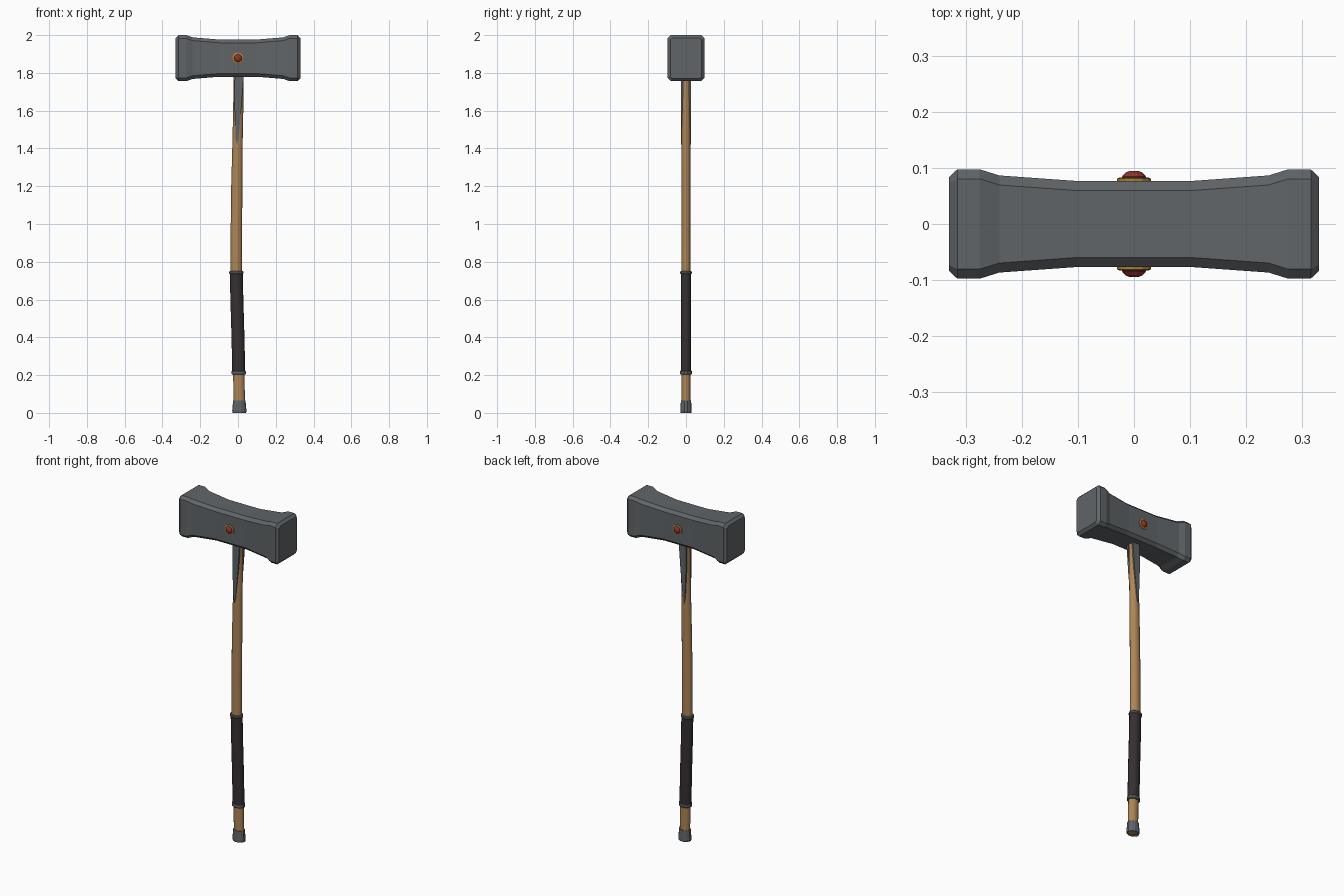
import bpy, bmesh, math
from mathutils import Vector

if "Cube" in bpy.data.objects:
    bpy.data.objects.remove(bpy.data.objects["Cube"])


def material(name, rgb):
    m = bpy.data.materials.new(name)
    m.diffuse_color = (*rgb, 1)
    m.use_nodes = True
    m.node_tree.nodes["Principled BSDF"].inputs["Base Color"].default_value = m.diffuse_color
    return m


STEEL = material("steel", (0.118, 0.130, 0.138))
WOOD = material("wood", (0.42, 0.235, 0.095))
LEATHER = material("dark leather", (0.036, 0.029, 0.030))
GOLD = material("gold", (0.42, 0.21, 0.04))
RED = material("red gem", (0.27, 0.035, 0.025))


def loft(name, rings, mat, smooth=False):
    """Skin a list of equal-length point rings and cap both ends."""
    bm = bmesh.new()
    loops = [[bm.verts.new(p) for p in r] for r in rings]
    n = len(loops[0])
    for a, b in zip(loops, loops[1:]):
        for i in range(n):
            j = (i + 1) % n
            bm.faces.new((a[i], a[j], b[j], b[i]))
    bm.faces.new(loops[0][::-1])
    bm.faces.new(loops[-1])
    bmesh.ops.recalc_face_normals(bm, faces=bm.faces)
    me = bpy.data.meshes.new(name)
    bm.to_mesh(me)
    bm.free()
    me.materials.append(mat)
    ob = bpy.data.objects.new(name, me)
    bpy.context.collection.objects.link(ob)
    if smooth:
        bpy.ops.object.select_all(action='DESELECT')
        ob.select_set(True)
        bpy.context.view_layer.objects.active = ob
        bpy.ops.object.shade_smooth_by_angle(angle=math.radians(40))
    return ob


# Gently bowed handle centre line: (z, x)
BOW = [(0, .007), (.07, .007), (.2, .004), (.4, 0), (.6, -.006), (.74, -.009),
       (1.0, -.0085), (1.2, -.006), (1.45, -.002), (1.65, .002), (1.85, .004)]


def bow(z):
    for (z0, x0), (z1, x1) in zip(BOW, BOW[1:]):
        if z <= z1:
            return x0 + (x1 - x0) * (z - z0) / (z1 - z0)
    return BOW[-1][1]


def oval(z, rx, ry, n=12):
    return [(bow(z) + rx * math.cos(2 * math.pi * (i + .5) / n),
             ry * math.sin(2 * math.pi * (i + .5) / n), z) for i in range(n)]


# Wooden handle
loft("handle", [oval(z, .031 if z < 1.3 else .028, .024) for z, _ in BOW], WOOD, True)

# Leather grip with a steel ring at each end
loft("grip", [oval(z, .0355, .0285) for z in (.21, .3, .4, .5, .6, .67, .742)], LEATHER, True)
for name, z0, z1 in (("lower_ring", .203, .224), ("upper_ring", .734, .75)):
    e = .004
    loft(name, [oval(z0, .036, .029), oval(z0 + e, .039, .032),
                oval(z1 - e, .039, .032), oval(z1, .036, .029)], STEEL)

# Flared steel butt cap
loft("butt_cap", [oval(0, .037, .030), oval(.012, .039, .031), oval(.066, .034, .028)], STEEL)


# Hammer head: chamfered rectangle sections along x
def section(x, hy, hz, c=.017, zc=1.878):
    q = [(hy, hz - c), (hy - c, hz), (c - hy, hz), (-hy, hz - c),
         (-hy, c - hz), (c - hy, -hz), (hy - c, -hz), (hy, c - hz)]
    return [(x, y, zc + z) for y, z in q]


half = [(.10, .0765, .0985), (.24, .0865, .110), (.275, .0975, .122),
        (.315, .0975, .122), (.33, .083, .107)]
full = [(-x, a, b) for x, a, b in half[::-1]] + half
loft("hammer_head", [section(x, a, b, .01 if abs(x) > .32 else .017) for x, a, b in full], STEEL)

# Details on both broad sides: tapered straps, gold settings, domed gems
for side, s in (("front", -1), ("back", 1)):
    outline = [(-.017, 1.80), (-.018, 1.62), (-.012, 1.45), (-.006, 1.42),
               (.002, 1.45), (.018, 1.62), (.031, 1.80)]
    loft(side + "_strap", [[(x, s * y, z) for x, z in outline] for y in (.017, .027)], STEEL)

    def disc(r, y, n):
        return [(r * math.cos(2 * math.pi * i / n), s * y, 1.878 + r * math.sin(2 * math.pi * i / n))
                for i in range(n)]
    loft(side + "_setting", [disc(.030, .070, 12), disc(.030, .081, 12), disc(.026, .083, 12)], GOLD)
    loft(side + "_gem", [disc(.021, .078, 10), disc(.021, .085, 10), disc(.016, .091, 10),
                         disc(.008, .0945, 10)], RED)
